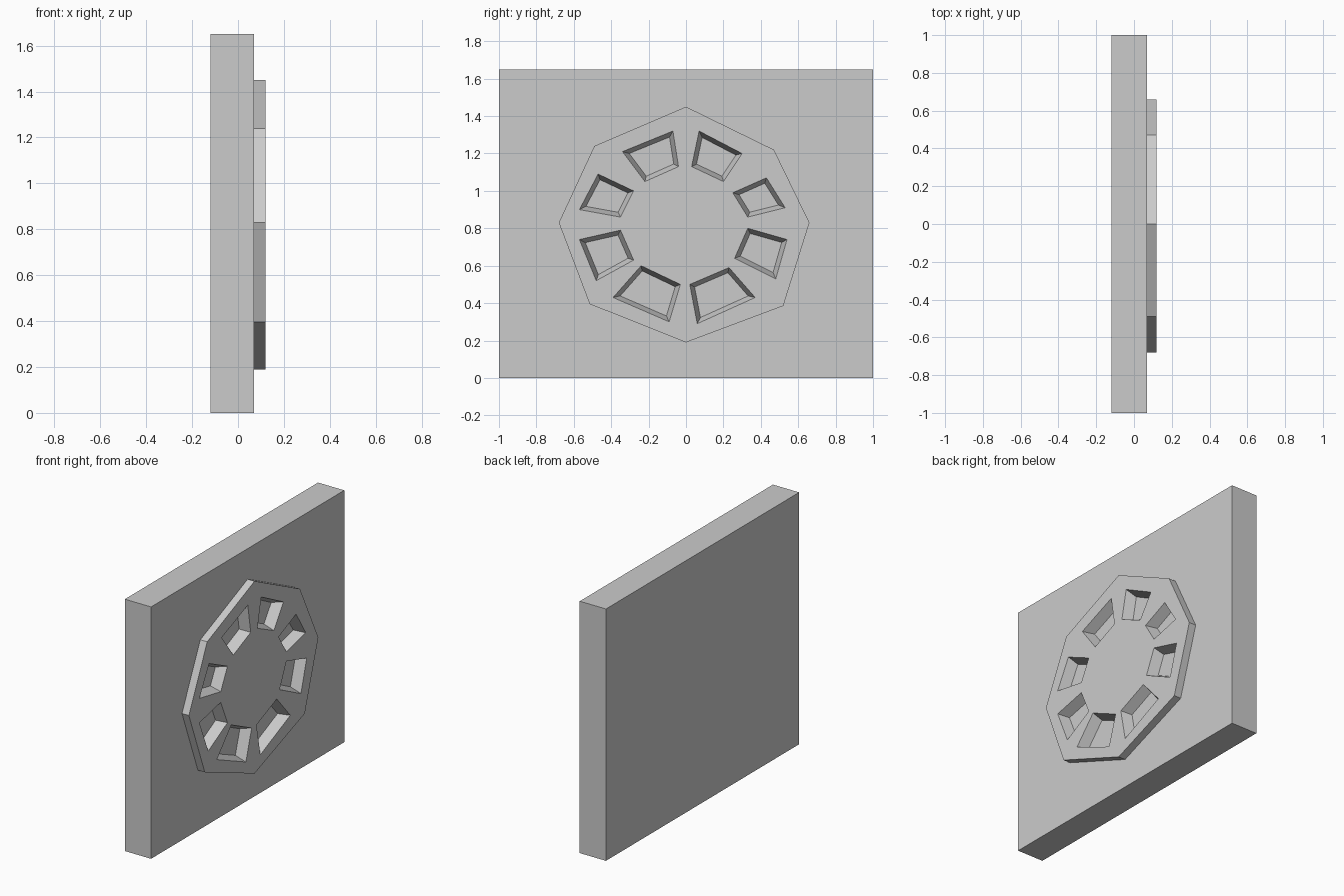
import bpy
import bmesh
from mathutils import Matrix

cube = bpy.data.objects.get("Cube")
if cube:
    bpy.data.objects.remove(cube, do_unlink=True)

BACK, FACE, FRONT = -0.12, 0.07, 0.12   # x of slab back, slab face, medallion face
HEIGHT = 1.65
POCKET_DEPTH, POCKET_TAPER = 0.066, 0.023

# Outlines as (y, z), clockwise when facing the medallion
OCTAGON = [(0, 1.45), (.47, 1.22), (.66, .83), (.52, .385),
           (0, .19), (-.515, .395), (-.68, .83), (-.49, 1.24)]
POCKETS = [
    [(-.34, 1.21), (-.07, 1.32), (-.04, 1.13), (-.22, 1.05)],
    [(.07, 1.32), (.30, 1.20), (.20, 1.05), (.03, 1.13)],
    [(.25, .99), (.43, 1.07), (.53, .91), (.33, .86)],
    [(.33, .80), (.54, .74), (.48, .53), (.26, .64)],
    [(.02, .50), (.23, .59), (.37, .43), (.06, .29)],
    [(-.39, .43), (-.24, .60), (-.03, .50), (-.09, .30)],
    [(-.57, .74), (-.35, .79), (-.28, .63), (-.48, .52)],
    [(-.57, .90), (-.47, 1.09), (-.28, 1.00), (-.35, .86)],
]

stone = bpy.data.materials.new("grey stone")
stone.use_nodes = True
stone.diffuse_color = (0.6, 0.6, 0.6, 1)
stone.node_tree.nodes["Principled BSDF"].inputs["Base Color"].default_value = (0.6, 0.6, 0.6, 1)


def add_loop(bm, outline, x):
    """Closed loop of verts and edges at depth x, counter-clockwise from the front."""
    verts = [bm.verts.new((x, y, z)) for y, z in reversed(outline)]
    edges = [bm.edges.new((v, verts[(i + 1) % len(verts)])) for i, v in enumerate(verts)]
    return verts, edges


def fill_around_holes(bm, edges):
    bmesh.ops.triangle_fill(bm, edges=edges, use_beauty=True, normal=(1, 0, 0))


def finish(bm, name):
    bmesh.ops.recalc_face_normals(bm, faces=bm.faces[:])
    mesh = bpy.data.meshes.new(name)
    bm.to_mesh(mesh)
    bm.free()
    mesh.materials.append(stone)
    bpy.context.collection.objects.link(bpy.data.objects.new(name, mesh))


# Slab with an opening behind the medallion, so the pockets can sink into it
bm = bmesh.new()
place = Matrix.Translation(((BACK + FACE) / 2, 0, HEIGHT / 2))
place = place @ Matrix.Diagonal((FACE - BACK, 2, HEIGHT, 1))
bmesh.ops.create_cube(bm, size=1, matrix=place)
bm.normal_update()
front = max(bm.faces, key=lambda f: f.calc_center_median().x)
border = list(front.edges)
bmesh.ops.delete(bm, geom=[front], context='FACES_ONLY')
fill_around_holes(bm, border + add_loop(bm, OCTAGON, FACE)[1])
finish(bm, "slab")

# Raised eight-sided medallion with tapered pockets
bm = bmesh.new()
rim, rim_edges = add_loop(bm, OCTAGON, FRONT)
base, _ = add_loop(bm, OCTAGON, FACE)
pocket_faces, boundary = [], list(rim_edges)
for outline in POCKETS:
    verts, edges = add_loop(bm, outline, FRONT)
    pocket_faces.append(bm.faces.new(verts))
    boundary += edges
fill_around_holes(bm, boundary)
for i in range(len(rim)):
    j = (i + 1) % len(rim)
    bm.faces.new((rim[i], base[i], base[j], rim[j]))
bm.normal_update()
bmesh.ops.inset_individual(bm, faces=pocket_faces, thickness=POCKET_TAPER,
                           depth=0, use_even_offset=True)
for face in pocket_faces:
    for v in face.verts:
        v.co.x = FRONT - POCKET_DEPTH
finish(bm, "medallion")
